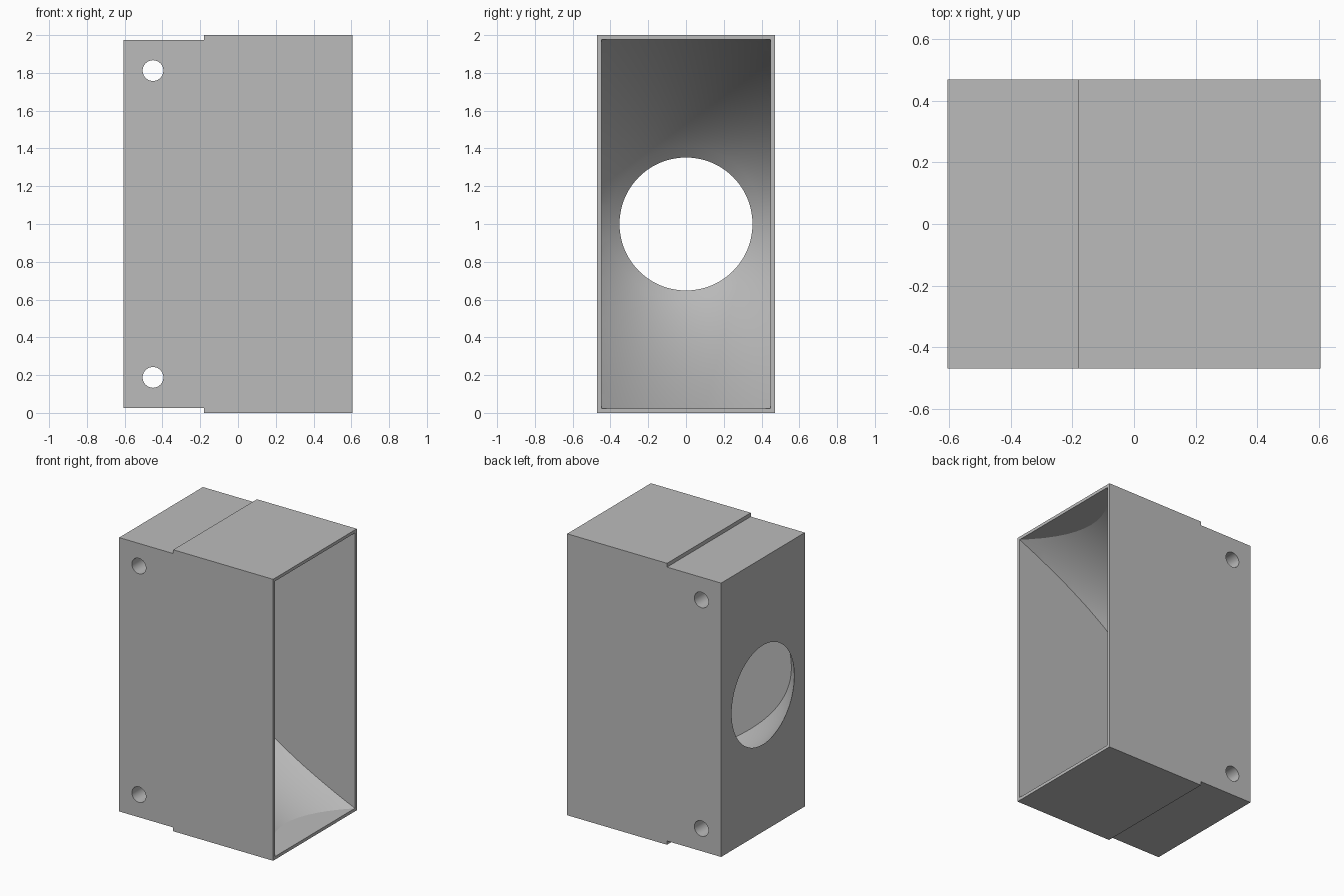
import bpy, bmesh, math
from mathutils import Matrix, Vector

if "Cube" in bpy.data.objects:
    bpy.data.objects.remove(bpy.data.objects["Cube"], do_unlink=True)

HALF_X, HALF_Y, HEIGHT = 0.605, 0.47, 2.0
STEP_X, STEP = -0.18, 0.027          # shallow rebate at the narrow end
WALL = 0.022                         # wall left around the wide mouth
THROAT = 0.352                       # radius of the round opening
MOUTH = math.hypot(HALF_Y - WALL, HEIGHT / 2 - WALL)

grey = bpy.data.materials.new("plain_grey")
grey.use_nodes = True
grey.diffuse_color = (0.5, 0.5, 0.5, 1)
grey.node_tree.nodes["Principled BSDF"].inputs["Base Color"].default_value = (0.5, 0.5, 0.5, 1)


def make_object(name, bm):
    bmesh.ops.recalc_face_normals(bm, faces=bm.faces)
    mesh = bpy.data.meshes.new(name)
    bm.to_mesh(mesh)
    bm.free()
    mesh.materials.append(grey)
    obj = bpy.data.objects.new(name, mesh)
    bpy.context.collection.objects.link(obj)
    return obj


def combine(target, tool, operation):
    """Apply a boolean and discard the helper."""
    mod = target.modifiers.new("cut", 'BOOLEAN')
    mod.operation, mod.solver, mod.object = operation, 'EXACT', tool
    bpy.context.view_layer.objects.active = target
    bpy.ops.object.modifier_apply(modifier=mod.name)
    bpy.data.objects.remove(tool, do_unlink=True)


# Stepped outer block: side profile extruded through the depth
bm = bmesh.new()
profile = [(-HALF_X, STEP), (STEP_X, STEP), (STEP_X, 0), (HALF_X, 0),
           (HALF_X, HEIGHT), (STEP_X, HEIGHT), (STEP_X, HEIGHT - STEP), (-HALF_X, HEIGHT - STEP)]
face = bm.faces.new([bm.verts.new((x, -HALF_Y, z)) for x, z in profile])
ext = bmesh.ops.extrude_face_region(bm, geom=[face])["geom"]
bmesh.ops.translate(bm, vec=(0, 2 * HALF_Y, 0),
                    verts=[v for v in ext if isinstance(v, bmesh.types.BMVert)])
housing = make_object("reflector_housing", bm)

# Parabolic bowl opening from the round throat towards the mouth
bm = bmesh.new()
SIDES, RINGS = 96, 24
growth = (MOUTH ** 2 - THROAT ** 2) / (2 * HALF_X)
rings = []
for i in range(-1, RINGS + 3):
    depth = 2 * HALF_X * i / RINGS
    r = math.sqrt(THROAT ** 2 + growth * depth)
    rings.append([bm.verts.new((depth - HALF_X, r * math.cos(a), HEIGHT / 2 + r * math.sin(a)))
                  for a in (math.tau * k / SIDES for k in range(SIDES))])
for a, b in zip(rings, rings[1:]):
    for k in range(SIDES):
        n = (k + 1) % SIDES
        bm.faces.new((a[k], a[n], b[n], b[k]))
bm.faces.new(rings[0])
bm.faces.new(rings[-1])
bowl = make_object("bowl_cutter", bm)

# Trim the bowl to the rectangular mouth, then hollow the block
bm = bmesh.new()
bmesh.ops.create_cube(bm, size=1)
bmesh.ops.scale(bm, vec=(3, 2 * (HALF_Y - WALL), HEIGHT - 2 * WALL), verts=bm.verts)
bmesh.ops.translate(bm, vec=(0, 0, HEIGHT / 2), verts=bm.verts)
combine(bowl, make_object("mouth_cutter", bm), 'INTERSECT')
combine(housing, bowl, 'DIFFERENCE')

# Mounting holes running front to back
for side in (-1, 1):
    bm = bmesh.new()
    bmesh.ops.create_cone(bm, cap_ends=True, segments=48, radius1=0.055, radius2=0.055, depth=2,
                          matrix=Matrix.Translation(Vector((-0.45, 0, HEIGHT / 2 + side * 0.812)))
                          @ Matrix.Rotation(math.pi / 2, 4, 'X'))
    combine(housing, make_object("hole_cutter", bm), 'DIFFERENCE')

# Smooth bowl and holes, crisp block edges
bpy.ops.object.select_all(action='DESELECT')
housing.select_set(True)
bpy.context.view_layer.objects.active = housing
bpy.ops.object.shade_smooth_by_angle(angle=math.radians(18))
